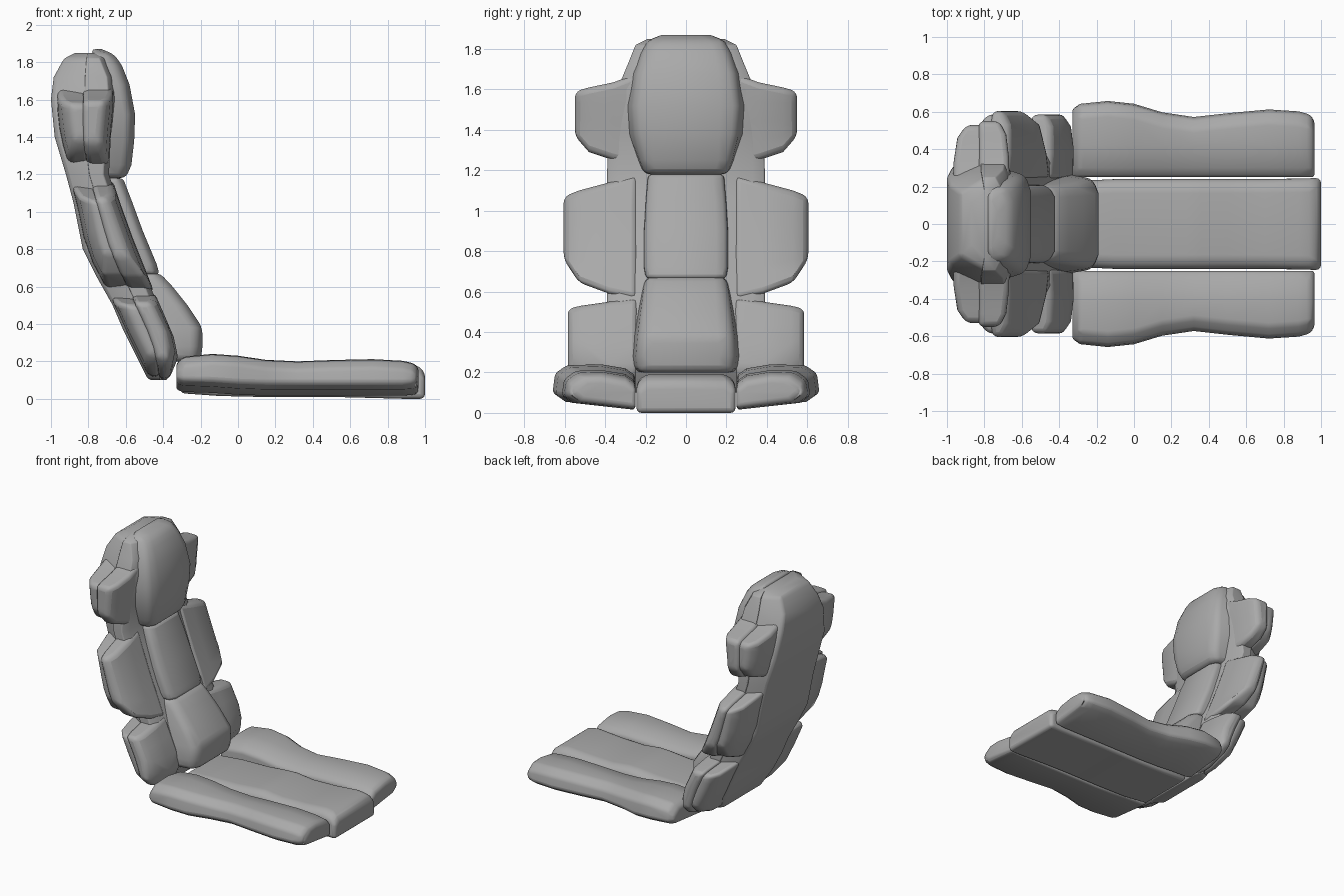
import bpy, bmesh, math
from mathutils import Vector

if "Cube" in bpy.data.objects:
    bpy.data.objects.remove(bpy.data.objects["Cube"])

grey = bpy.data.materials.new("grey upholstery")
grey.use_nodes = True
grey.diffuse_color = (0.4, 0.4, 0.4, 1)
grey.node_tree.nodes["Principled BSDF"].inputs["Base Color"].default_value = (0.4, 0.4, 0.4, 1)

# Backrest side profile: height, back x, front x, half width
SPINE = [(.10, -.48, -.36, .30), (.22, -.54, -.31, .38), (.36, -.61, -.34, .39),
         (.50, -.67, -.41, .39), (.66, -.76, -.47, .39), (.80, -.83, -.53, .39),
         (1.05, -.88, -.62, .39), (1.20, -.92, -.67, .39), (1.40, -.98, -.66, .38),
         (1.60, -1.0, -.64, .34), (1.72, -.985, -.65, .29), (1.82, -.93, -.69, .25),
         (1.85, -.87, -.73, .19)]


def spine(z):
    """Back x and front x of the backrest at height z."""
    z = min(max(z, SPINE[0][0]), SPINE[-1][0])
    for a, b in zip(SPINE, SPINE[1:]):
        if z <= b[0]:
            t = (z - a[0]) / (b[0] - a[0])
            return a[1] + t * (b[1] - a[1]), a[2] + t * (b[2] - a[2])


def loft(name, rings, bevel=.035, mirror=False):
    """Skin a row of equal rings, cap the ends and round the edges."""
    bm = bmesh.new()
    loops = [[bm.verts.new(p) for p in ring] for ring in rings]
    n = len(loops[0])
    for a, b in zip(loops, loops[1:]):
        for i in range(n):
            j = (i + 1) % n
            bm.faces.new((a[i], a[j], b[j], b[i]))
    bm.faces.new(loops[0])
    bm.faces.new(loops[-1])
    bmesh.ops.recalc_face_normals(bm, faces=bm.faces)
    mesh = bpy.data.meshes.new(name)
    bm.to_mesh(mesh)
    bm.free()
    mesh.materials.append(grey)
    obj = bpy.data.objects.new(name, mesh)
    bpy.context.collection.objects.link(obj)
    bpy.ops.object.select_all(action='DESELECT')
    obj.select_set(True)
    bpy.context.view_layer.objects.active = obj
    mod = obj.modifiers.new("soft edges", 'BEVEL')
    mod.width, mod.segments = bevel, 3
    mod.limit_method, mod.angle_limit = 'ANGLE', math.radians(32)
    if mirror:
        mod = obj.modifiers.new("other side", 'MIRROR')
        mod.use_axis = (False, True, False)
    bpy.ops.object.shade_smooth_by_angle(angle=math.radians(60))
    return obj


# Backrest shells: a tapered back half and a front half that meet at a seam
back, front = [], []
for z, xb, xf, w in SPINE:
    seam = xb + .5 * (xf - xb)
    xf -= .02
    v = w - .08
    back.append([(xb, -v, z), (xb, v, z), (seam, w - .012, z), (seam + .03, w - .012, z),
                 (seam + .03, .012 - w, z), (seam, .012 - w, z)])
    front.append([(seam, -w, z), (seam, w, z), (xf - .03, w, z), (xf, w - .06, z),
                  (xf, .06 - w, z), (xf - .03, -w, z)])
loft("backrest_rear_shell", back)
loft("backrest_front_shell", front)


def wing(name, sections):
    """Side bolster in two halves; sections are y, bottom z, top z, depth inset."""
    for half, f0, f1, step in (("rear", 0, .55, .02), ("front", .47, 1, 0)):
        rings = []
        for y, z0, z1, inset in sections:
            near, far = [], []
            z0, z1 = z0 + step * .7, z1 - step * .7
            for k in range(5):
                z = z0 + (z1 - z0) * k / 4
                xb, xf = spine(z)
                d = xf - xb
                lo = xb + f0 * d + (inset * 1.3 if f0 == 0 else 0)
                hi = xb + f1 * d - (inset if f1 == 1 else 0)
                near.append((lo, y - step, z))
                far.append((hi, y - step, z))
            rings.append(near + far[::-1])
        loft(name + "_" + half, rings, .03, True)


wing("upper_wing", [(.24, 1.22, 1.68, .02), (.36, 1.25, 1.635, .025),
                    (.48, 1.29, 1.61, .04), (.55, 1.37, 1.59, .075)])
wing("middle_wing", [(.24, .56, 1.18, .01), (.38, .59, 1.14, .015),
                     (.53, .645, 1.10, .03), (.605, .76, 1.07, .075)])
wing("lower_wing", [(.24, .10, .57, .01), (.38, .11, .55, .01),
                    (.52, .16, .53, .02), (.585, .22, .515, .055)])


def cushion(name, rows, bevel=.035):
    """Central back cushion; rows are z, base half width, face half width, face x."""
    rings = []
    for z, w, v, xf in rows:
        base = min(spine(z)[1] - .06, xf - .03)
        rings.append([(base, -w, z), (base, w, z), (xf - .03, (w + v) / 2, z), (xf, v - .05, z),
                      (xf, .05 - v, z), (xf - .03, -(w + v) / 2, z)])
    loft(name, rings, bevel)


cushion("head_cushion", [(1.18, .21, .19, -.60), (1.25, .24, .21, -.57), (1.38, .29, .215, -.555),
                         (1.52, .30, .22, -.55), (1.68, .27, .21, -.58), (1.78, .23, .19, -.62),
                         (1.84, .20, .17, -.66), (1.87, .13, .11, -.73)])
cushion("middle_cushion", [(.665, .20, .195, -.42), (.72, .21, .20, -.435), (.90, .21, .20, -.51),
                           (1.05, .20, .195, -.565), (1.18, .19, .18, -.615)], .02)
cushion("lower_cushion", [(.20, .26, .21, -.20), (.28, .27, .215, -.19), (.38, .26, .21, -.19),
                          (.50, .24, .20, -.27), (.60, .22, .195, -.35), (.675, .20, .19, -.42)])

# Seat: wavy outer pads (x, outer y, top z, bottom z), mirrored
rings = []
for x, y, top, low in [(-.33, .62, .19, .045), (-.29, .645, .225, .035), (-.14, .66, .24, .03),
                       (0, .645, .23, .02), (.15, .60, .208, .015), (.32, .575, .20, .015),
                       (.5, .595, .207, .015), (.72, .615, .212, .015), (.88, .605, .203, .015),
                       (.94, .59, .19, .02), (.965, .56, .165, .03)]:
    rings.append([(x, .25, low), (x, y - .05, low + .035), (x, y, low + .07), (x, y - .012, top - .045),
                  (x, y - .07, top - .004), (x, .42, top), (x, .30, top - .02), (x, .25, top - .055)])
loft("seat_side_pad", rings, .025, True)

# Seat centre pad: dished, with a raised crease under the thighs
rings = []
for x, w, top, low in [(-.31, .23, .15, .03), (-.1, .24, .165, .015), (.12, .24, .17, .01),
                       (.28, .24, .185, .01), (.36, .24, .188, .01), (.5, .24, .172, .01),
                       (.7, .24, .178, .005), (.88, .243, .192, 0), (.96, .245, .18, 0),
                       (1, .245, .14, 0)]:
    rings.append([(x, -w, low), (x, w, low), (x, w, top - .035), (x, w - .05, top),
                  (x, .05 - w, top), (x, -w, top - .035)])
loft("seat_centre_pad", rings, .025)
